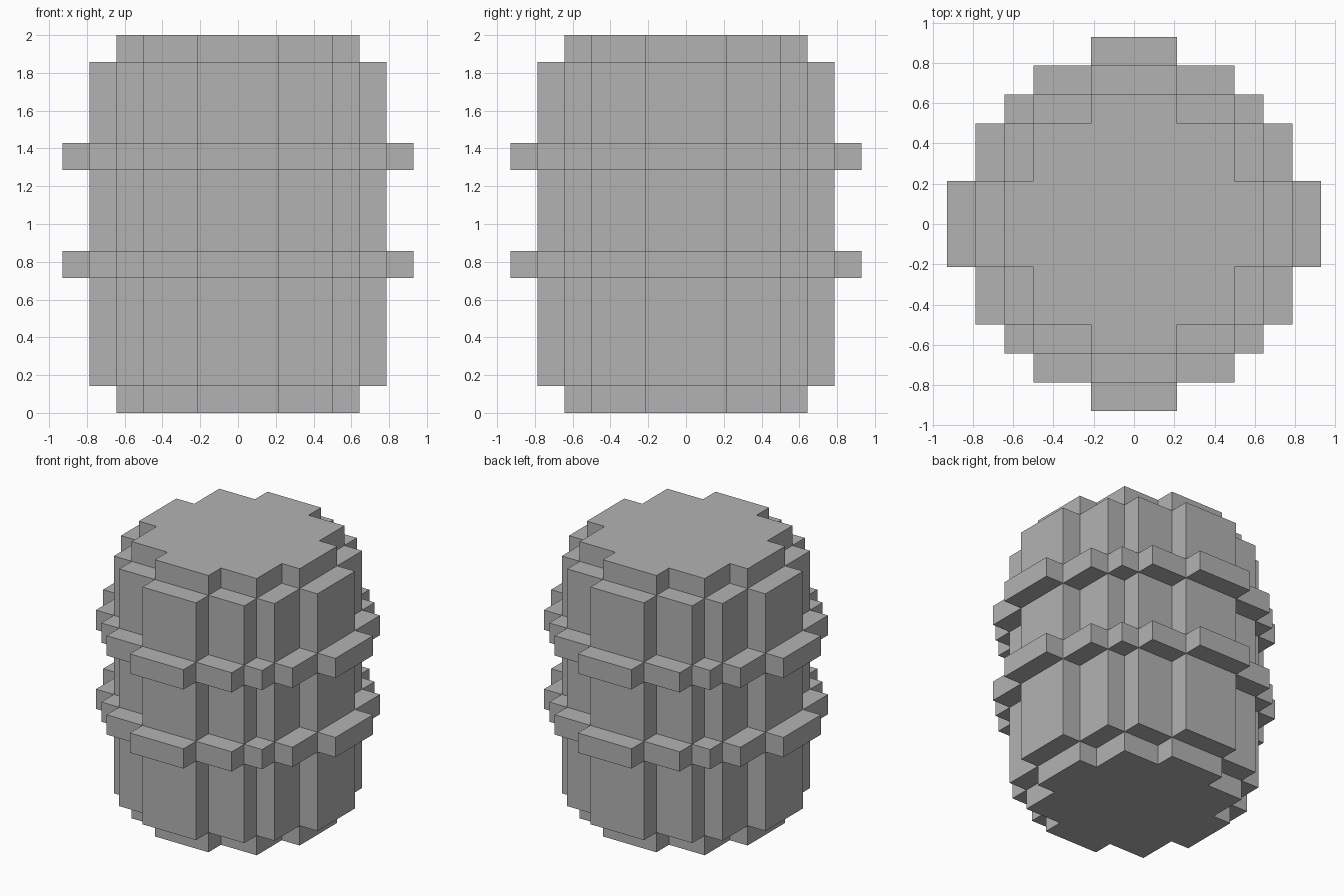
import bpy
import bmesh

cube = bpy.data.objects.get("Cube")
if cube:
    bpy.data.objects.remove(cube, do_unlink=True)

U = 1 / 7  # edge length of one block

# Single flat material
grey = bpy.data.materials.new("plain grey")
grey.use_nodes = True
colour = (0.45, 0.45, 0.45, 1)
grey.diffuse_color = colour
grey.node_tree.nodes["Principled BSDF"].inputs["Base Color"].default_value = colour


def stepped_outline(steps):
    """Quarter outline of outer corners (x, y), turned four times about z."""
    quarter = []
    for i, (x, y) in enumerate(steps):
        quarter.append((x, y))
        if i + 1 < len(steps):
            quarter.append((steps[i + 1][0], y))
    points = []
    for _ in range(4):
        points += quarter
        # inner corner joining this quarter to the next lies on a straight face
        quarter = [(-y, x) for x, y in quarter]
    return points


def stepped_prism(name, steps, bottom, top):
    bm = bmesh.new()
    verts = [bm.verts.new((x * U, y * U, bottom * U)) for x, y in stepped_outline(steps)]
    base = bm.faces.new(verts)
    result = bmesh.ops.extrude_face_region(bm, geom=[base], use_keep_orig=True)
    raised = [v for v in result["geom"] if isinstance(v, bmesh.types.BMVert)]
    bmesh.ops.translate(bm, verts=raised, vec=(0, 0, (top - bottom) * U))
    bmesh.ops.recalc_face_normals(bm, faces=bm.faces)
    mesh = bpy.data.meshes.new(name)
    bm.to_mesh(mesh)
    bm.free()
    mesh.materials.append(grey)
    obj = bpy.data.objects.new(name, mesh)
    bpy.context.collection.objects.link(obj)


# Outer corners of each plan, from the +x side round to the +y side, in blocks
END_PLAN = [(4.5, 1.5), (3.5, 3.5), (1.5, 4.5)]
BODY_PLAN = [(5.5, 1.5), (4.5, 3.5), (3.5, 4.5), (1.5, 5.5)]
HOOP_PLAN = [(6.5, 1.5), (5.5, 3.5), (4.5, 4.5), (3.5, 5.5), (1.5, 6.5)]

# Core shows as the two inset ends; staves and hoops wrap around it
stepped_prism("barrel_core", END_PLAN, 0, 14)
stepped_prism("barrel_body", BODY_PLAN, 1, 13)
for name, height in (("lower_hoop", 5), ("upper_hoop", 9)):
    stepped_prism(name, HOOP_PLAN, height, height + 1)
